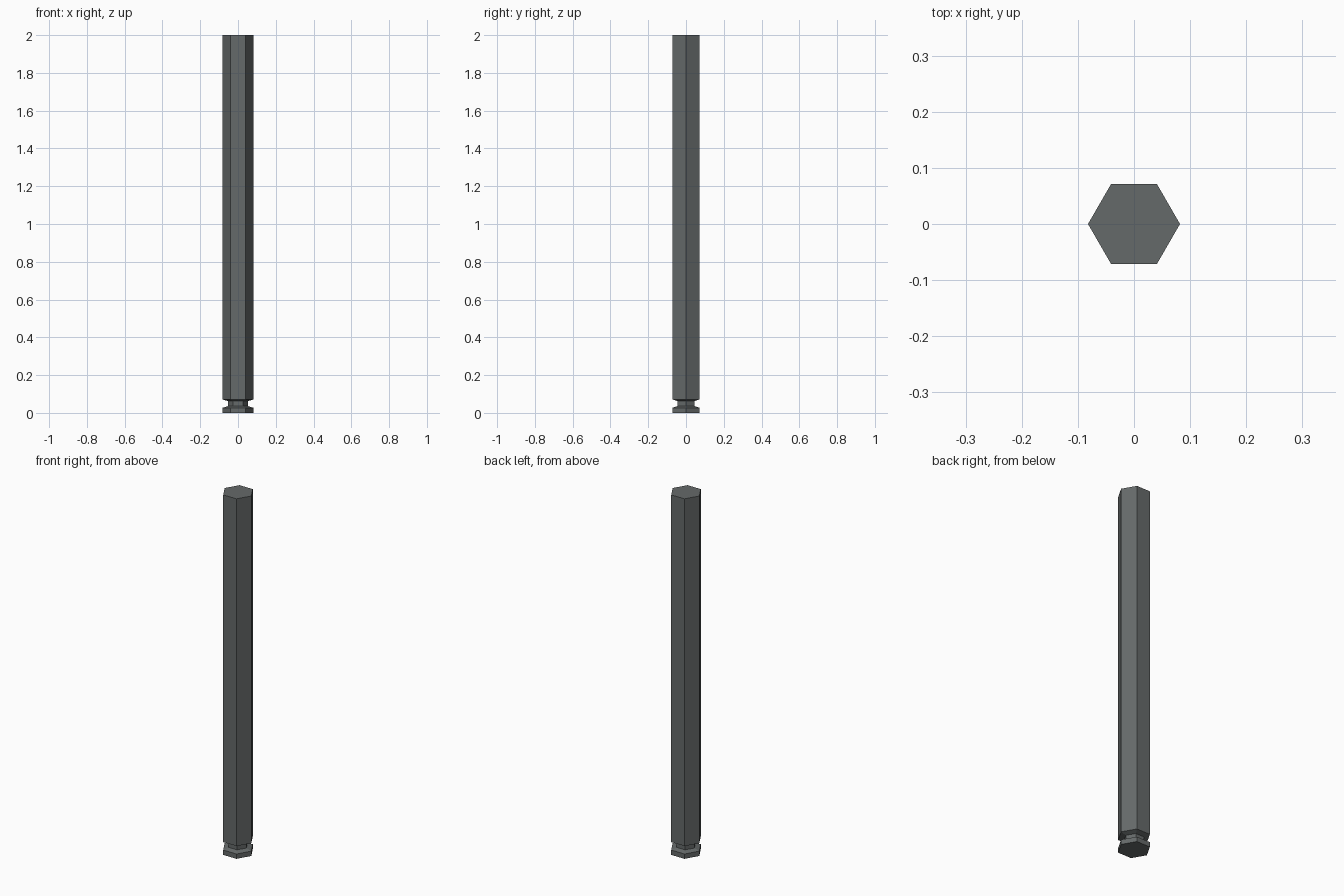
import bpy, bmesh, math

if "Cube" in bpy.data.objects:
    bpy.data.objects.remove(bpy.data.objects["Cube"])

SIDES = 6
steel = bpy.data.materials.new("dark grey steel")
steel.diffuse_color = (0.13, 0.143, 0.143, 1)
steel.use_nodes = True
steel.node_tree.nodes["Principled BSDF"].inputs["Base Color"].default_value = steel.diffuse_color


def hex_part(name, profile):
    """Flat-sided solid from stacked hexagons given as (radius, height)."""
    bm = bmesh.new()
    rings = []
    for r, z in profile:
        rings.append([bm.verts.new((r * math.cos(math.tau * i / SIDES),
                                    r * math.sin(math.tau * i / SIDES), z))
                      for i in range(SIDES)])
    for low, high in zip(rings, rings[1:]):
        for i in range(SIDES):
            j = (i + 1) % SIDES
            bm.faces.new((low[i], low[j], high[j], high[i]))
    bm.faces.new(rings[0][::-1])
    bm.faces.new(rings[-1])
    mesh = bpy.data.meshes.new(name)
    bm.to_mesh(mesh)
    bm.free()
    mesh.materials.append(steel)
    obj = bpy.data.objects.new(name, mesh)
    bpy.context.collection.objects.link(obj)
    return obj


# one continuous bar: foot flange, chamfer, narrow neck, chamfer, long shaft
hex_part("hex_bar", [(0.082, 0), (0.082, 0.027), (0.052, 0.036),
                     (0.052, 0.062), (0.082, 0.071), (0.082, 2.0)])
